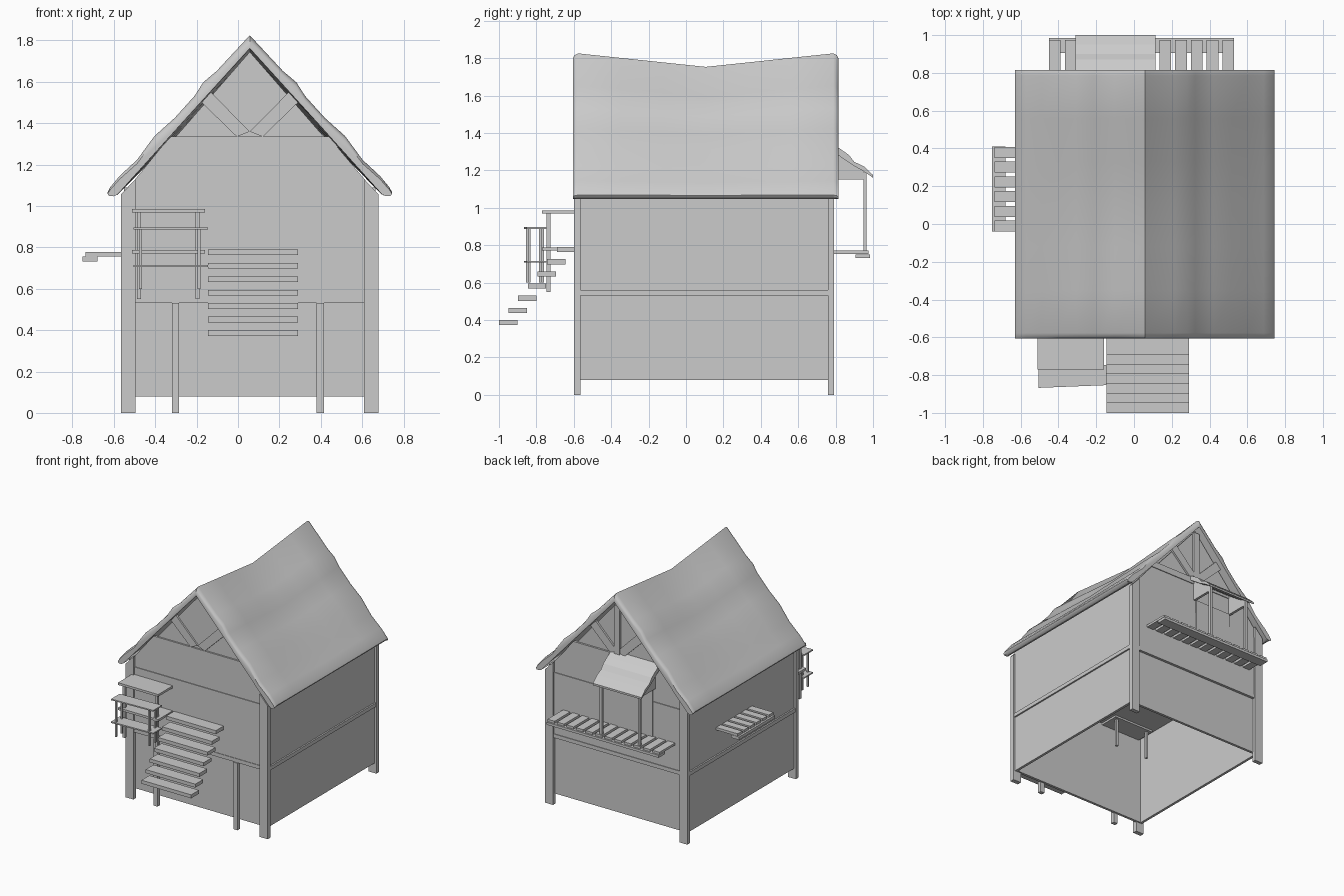
import bpy, bmesh, math

if "Cube" in bpy.data.objects:
    bpy.data.objects.remove(bpy.data.objects["Cube"])

CX = 0.057                 # ridge line in x
Y0, Y1 = -0.605, 0.815     # roof ends


def finish(name, bm):
    bmesh.ops.recalc_face_normals(bm, faces=bm.faces)
    me = bpy.data.meshes.new(name)
    bm.to_mesh(me)
    bm.free()
    ob = bpy.data.objects.new(name, me)
    bpy.context.collection.objects.link(ob)
    return ob


def prism(name, pts, a, b, axis='y'):
    """Extrude an (x,z) profile along y, or a (y,z) profile along x."""
    bm = bmesh.new()
    put = (lambda p, t: (p[0], t, p[1])) if axis == 'y' else (lambda p, t: (t, p[0], p[1]))
    r0 = [bm.verts.new(put(p, a)) for p in pts]
    r1 = [bm.verts.new(put(p, b)) for p in pts]
    bm.faces.new(r0)
    bm.faces.new(r1)
    n = len(pts)
    for i in range(n):
        j = (i + 1) % n
        bm.faces.new((r0[i], r0[j], r1[j], r1[i]))
    return finish(name, bm)


def box(name, x0, x1, y0, y1, z0, z1):
    return prism(name, [(x0, z0), (x1, z0), (x1, z1), (x0, z1)], y0, y1)


def mirror(pts):
    return [(2 * CX - x, z) for x, z in pts]


# Thatched roof: wavy cross-section swept along y with a sagging ridge
outer = [(0, 1.828), (.16, 1.655), (.225, 1.60), (.267, 1.534), (.363, 1.427), (.46, 1.34),
         (.545, 1.224), (.63, 1.145), (.675, 1.09), (.687, 1.068), (.68, 1.055), (.66, 1.047)]
inner = [(.64, 1.055), (.32, 1.41), (0, 1.762)]
half = outer + inner
ring = [(x, z, i < len(outer)) for i, (x, z) in enumerate(half)]
ring += [(-x, z, o) for x, z, o in reversed(ring[1:-1])]
bm = bmesh.new()
mid = (Y0 + Y1) / 2
ys = [(Y0, .03), (Y0 + .008, .012), (Y0 + .028, 0), (-.35, 0), (-.12, 0), (mid, 0)]
ys += [(2 * mid - y, d) for y, d in reversed(ys[:-1])]
rows = []
for y, d in ys:
    sag = .075 * (1 - abs(y - mid) / (Y1 - mid))
    row = []
    for x, z, is_outer in ring:
        h = min(1, max(0, (z - 1.05) / .77))
        row.append(bm.verts.new((CX + x, y, z - sag * h - (d * h ** .3 if is_outer else 0))))
    rows.append(row)
n = len(ring)
for a, b in zip(rows, rows[1:]):
    for i in range(n):
        j = (i + 1) % n
        bm.faces.new((a[i], a[j], b[j], b[i]))
# end caps as quads across the thatch thickness
for row in (rows[0], rows[-1]):
    k = len(half)
    right = row[:k]
    left = [row[0]] + list(reversed(row[k:])) + [row[k - 1]]
    bm.faces.new(right)
    bm.faces.new(left)
    seam = bm.edges.get((row[0], row[k - 1]))
    if seam:
        seam.smooth = False
roof = finish("thatched_roof", bm)
bpy.context.view_layer.objects.active = roof
roof.select_set(True)
bpy.ops.object.shade_smooth_by_angle(angle=math.radians(40))

# Walls
for name, lo, hi in (("front", -.575, -.555), ("back", .745, .765)):
    prism(name + "_gable_wall", [(-.54, .08), (.655, .08), (.655, 1.06), (CX, 1.745), (-.54, 1.06)], lo, hi)
box("left_wall", -.55, -.53, -.57, .76, .08, 1.09)
box("right_wall", .645, .665, -.57, .76, .08, 1.09)
box("upper_floor", -.54, .655, -.57, .76, .785, .80)

# Timber frame: corner posts with tops cut to the roof pitch, gable beams and bands
post = [(.61, 0), (.68, 0), (.68, 1.055), (.61, 1.13)]
left_post = mirror(post)
brace = [(.057, 1.36), (.12, 1.335), (.29, 1.50), (.245, 1.55)]
for side, lo, hi in (("front", -.60, -.565), ("back", .76, .792)):
    prism(side + "_right_post", post, lo, hi)
    prism(side + "_left_post", left_post, lo, hi)
    e = (-.588, -.57) if side == "front" else (.76, .78)
    box(side + "_upper_panel", -.496, .611, *e, .53, 1.045)
    f = (-.582, -.57) if side == "front" else (.76, .774)
    prism(side + "_band_panel", [(-.496, 1.045), (.611, 1.045), (.611, 1.13), (.48, 1.285),
                                 (-.37, 1.285), (-.496, 1.13)], *f)
    prism(side + "_tie_beam", [(-.37, 1.285), (.485, 1.285), (.44, 1.335), (-.325, 1.335)], *e)
    prism(side + "_right_brace", brace, *e)
    prism(side + "_left_brace", mirror(brace), *e)
box("back_king_post", CX - .025, CX + .025, .76, .785, 1.335, 1.72)
for i, x in enumerate((-.32, .38)):
    box(f"front_stud_{i}", x, x + .035, -.60, -.57, 0, .53)
box("front_sill_beam", -.496, .611, -.592, -.57, .53, .56)
box("back_sill_beam", -.496, .611, .76, .785, .53, .56)
box("left_sill_beam", -.562, -.54, -.567, .762, .53, .56)
box("right_sill_beam", .655, .677, -.567, .762, .53, .56)

# Floating stair treads
for i in range(7):
    y = -1 + i * .0515
    z = .40 + i * .065
    box(f"stair_tread_{i}", -.145, .29, y, y + .098, z - .028, z)

# Shelf unit running through the front wall
for i, z in enumerate((.77, .968)):
    box(f"shelf_board_{i}", -.512, -.16, -.77, -.40, z, z + .018)
for i, x in enumerate((-.488, -.205)):
    for j, y in enumerate((-.745, -.44)):
        box(f"shelf_leg_{i}{j}", x, x + .02, y, y + .02, .55, .97)

# Small railing stand in front of it, slightly turned
stand = [box(f"stand_board_{i}", -.505, -.145, -.86, -.752, z, z + .01) for i, z in enumerate((.706, .886))]
for i, x in enumerate((-.478, -.195)):
    for j, y in enumerate((-.85, -.78)):
        stand.append(box(f"stand_leg_{i}{j}", x, x + .013, y, y + .014, .60, .888))
for ob in stand:
    for v in ob.data.vertices:
        v.co.y += .04 * (v.co.x + .32)

# Back and left plank walkways
for i in range(12):
    x = -.45 + i * .0835
    box(f"back_plank_{i}", x, x + .062, .765, .975, .752, .77)
box("back_walkway_beam", -.45, .53, .905, .985, .73, .75)
for i in range(6):
    y = -.04 + i * .078
    box(f"left_plank_{i}", -.738, -.54, y, y + .058, .757, .777)
box("left_walkway_beam", -.752, -.68, -.04, .41, .732, .756)

# Back doorway: awning, posts, side cheeks and door
prism("awning_roof", [(.765, 1.35), (.82, 1.318), (.87, 1.283), (.90, 1.245), (.95, 1.222), (1.0, 1.175),
                      (1.0, 1.16), (.95, 1.195), (.89, 1.228), (.765, 1.315)], -.31, .115, 'x')
for i, x in enumerate((-.275, .06)):
    box(f"awning_post_{i}", x, x + .02, .948, .966, .765, 1.19)
    prism(f"awning_cheek_{i}", [(.765, 1.15), (.95, 1.15), (.95, 1.20), (.765, 1.32)], x, x + .02, 'x')
box("back_door", -.255, .06, .77, .786, .77, 1.15)
